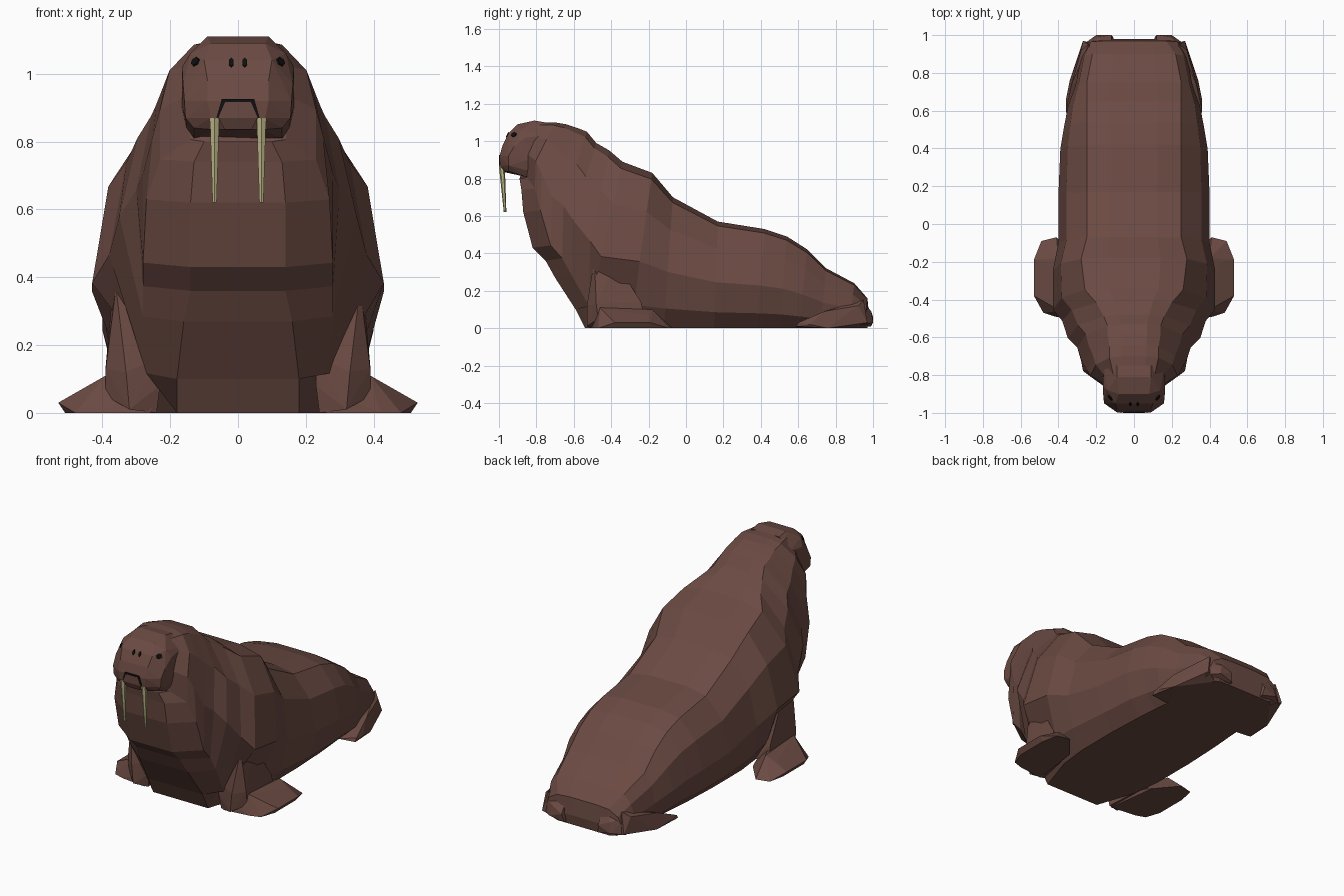
import bpy
import bmesh
from mathutils import Vector
from mathutils.bvhtree import BVHTree

cube = bpy.data.objects.get("Cube")
if cube:
    bpy.data.objects.remove(cube, do_unlink=True)

CM = 0.01  # part sizes below are in hundredths of a unit


def material(name, colour):
    mat = bpy.data.materials.new(name)
    mat.use_nodes = True
    rgba = (*colour, 1.0)
    mat.diffuse_color = rgba
    bsdf = mat.node_tree.nodes["Principled BSDF"]
    bsdf.inputs["Base Color"].default_value = rgba
    bsdf.inputs["Roughness"].default_value = 0.8
    return mat


hide = material("brown hide", (0.147, 0.069, 0.055))
ivory = material("ivory", (0.52, 0.49, 0.25))
black = material("black", (0.005, 0.005, 0.005))


def finish(bm, name, mat):
    bmesh.ops.recalc_face_normals(bm, faces=bm.faces)
    mesh = bpy.data.meshes.new(name)
    bm.to_mesh(mesh)
    bm.free()
    mesh.materials.append(mat)
    obj = bpy.data.objects.new(name, mesh)
    bpy.context.collection.objects.link(obj)
    return obj


def hull(name, points, mat, sides=(1,)):
    """Faceted solid around the points, each point used on the given sides."""
    bm = bmesh.new()
    for side in sides:
        for x, y, z in points:
            bm.verts.new(Vector((x * side, y, z)) * CM)
    bmesh.ops.convex_hull(bm, input=bm.verts[:])
    bmesh.ops.dissolve_limit(bm, angle_limit=0.02, verts=bm.verts[:], edges=bm.edges[:])
    loose = [v for v in bm.verts if not v.link_faces]
    bmesh.ops.delete(bm, geom=loose, context="VERTS")
    return finish(bm, name, mat)


def pair(name, points, mat):
    for label, side in (("left", 1), ("right", -1)):
        hull(f"{label}_{name}", points, mat, (side,))


def loft(name, rings, mat):
    bm = bmesh.new()
    loops = [[bm.verts.new(p) for p in ring] for ring in rings]
    for a, b in zip(loops, loops[1:]):
        for i in range(len(a)):
            j = (i + 1) % len(a)
            bm.faces.new((a[i], a[j], b[j], b[i]))
    bm.faces.new(loops[0])
    bm.faces.new(loops[-1])
    return finish(bm, name, mat)


# Body: slanted sections from rump to neck
# belly y, belly z, back y, back z, half widths of back, flank, low side, belly
sections = [
    (97, 0, 98, 6, 13, 20, 19, 17),
    (95, 0, 97, 16, 17, 25, 24, 21),
    (87, 0, 90, 24, 22, 28, 27, 22),
    (72, 0, 75, 32, 25, 31, 29, 24),
    (60, 0, 65, 42, 25, 35, 32, 25),
    (50, 0, 54, 49, 25, 37, 33, 26),
    (38, 0, 42, 53, 25, 39, 35, 27),
    (15, 0, 17, 57, 25, 40, 36, 28),
    (-12, 0, -7, 70, 25, 40, 36, 28),
    (-30, 0, -18, 83, 28, 43, 34, 26),
    (-54, 0, -34, 89, 26, 43, 24, 18),
    (-59, 10, -41, 95, 20, 38, 27, 18),
    (-70, 27, -48, 99, 16, 35, 28, 16),
    (-75, 36, -53, 105, 14, 30, 28, 14),
    (-82, 43, -58, 107, 14, 28, 28, 14),
    (-87, 62, -64, 109, 13, 25, 27, 14),
    (-88, 74, -70, 110, 13, 23, 23, 13),
    (-89, 80, -79, 110, 11, 16, 14, 10),
]
rings = []
for by, bz, ty, tz, back, flank, side, belly in sections:
    low, high = Vector((0, by, bz)), Vector((0, ty, tz))
    side_y, side_z = (0.4, 0.02) if bz else (0.2, 0.15)
    # half width, share of the way along y and along z
    half = [
        (belly, 0, 0),
        (side, side_y, side_z),
        (flank, 0.43, 0.43),
        (back + (flank - back) * 0.72, 0.75, 0.75),
        (back, 0.96, 0.96),
        (back * 0.5, 1, 1),
    ]
    outline = half + [(-x, fy, fz) for x, fy, fz in reversed(half)]
    rings.append([
        Vector((x, low.lerp(high, fy).y, low.lerp(high, fz).z)) * CM
        for x, fy, fz in outline
    ])
loft("body", rings, hide)

# Head with muzzle
head = hull("head", [
    (9, -75, 110), (9, -81, 111), (8, -90, 109), (16, -75, 103),
    (14, -88, 106), (16.5, -86, 102), (16.5, -84, 90), (16.2, -92, 97),
    (10, -95, 104), (9, -98, 98), (9, -99.7, 92), (8, -99.5, 87),
    (15.8, -95, 92), (15.5, -95, 87), (13, -95, 84), (7, -97.5, 83.5),
    (13, -86, 81), (15, -76, 82),
], hide, (1, -1))

# Mouth: thin dark plate with the lower lip set over it
hull("mouth_opening", [
    (4.8, -100, 92.6), (6.4, -99.8, 87), (4.8, -99.4, 92.6), (6.4, -99.2, 87),
], black, (1, -1))
hull("lower_lip", [
    (3.8, -100.1, 91.7), (5.8, -100, 87), (4, -98.4, 83.6),
    (3.8, -99.5, 91.7), (5.8, -99.3, 87), (4, -97.8, 83.6),
], hide, (1, -1))

# Eyes and nostrils: thin plates laid on the face
face = BVHTree.FromPolygons(
    [v.co.copy() for v in head.data.vertices],
    [p.vertices[:] for p in head.data.polygons],
)


def face_plate(name, x, z, width, height):
    hit, normal, _, _ = face.ray_cast(Vector((x, -2, z)), Vector((0, 1, 0)))
    bm = bmesh.new()
    bmesh.ops.create_cone(bm, cap_ends=True, segments=6,
                          radius1=1, radius2=0.85, depth=0.009)
    turn = normal.to_track_quat("Z", "Y")
    for v in bm.verts:
        v.co = hit + turn @ Vector((v.co.x * width, v.co.y * height, v.co.z))
    finish(bm, name, black)


for label, side in (("left", 1), ("right", -1)):
    face_plate(f"{label}_eye", side * 0.125, 1.035, 0.02, 0.016)
    face_plate(f"{label}_nostril", side * 0.02, 1.033, 0.009, 0.017)

    # Tusk: tapering six-sided spike
    bm = bmesh.new()
    bmesh.ops.create_cone(bm, cap_ends=True, segments=6,
                          radius1=0.007, radius2=0.016, depth=0.25)
    for v in bm.verts:
        v.co += Vector((side * 0.069, -0.976 - v.co.z * 0.07, 0.745))
    finish(bm, f"{label}_tusk", ivory)

# Front limbs
pair("front_leg", [
    (36, -49, 37), (37, -38, 36), (31, -50.5, 26), (23, -51, 16.5),
    (23, -51, 8), (24, -50, 0), (24, -38, 12), (39, -48, 13),
    (39, -24, 14), (33, -53, 12), (32, -53, 1), (39, -47, 5),
    (39, -22, 5), (28, -25, 2),
], hide)
pair("front_flipper", [
    (23, -50, 8), (26, -51, 0), (42, -49, 0), (48, -47, 0),
    (51, -38, 0), (51, -19, 0), (49, -9, 0), (41, -7, 0),
    (30, -20, 0), (53, -38, 3), (53, -19, 3), (46, -40, 7),
    (46, -20, 7), (39, -46, 11), (40, -18, 10),
], hide)

# Rear flippers: tips point forward beside the tail
pair("rear_flipper", [
    (24, 59, 0), (36, 59, 1), (36, 60, 3), (36, 66, 2),
    (34, 76, 0), (33, 74, 9), (28, 94, 3), (28, 92, 12),
    (27, 97, 3), (24, 95, 15), (20, 80, 10), (20, 95, 0),
], hide)
pair("tail_lobe", [
    (11, 99, 1), (12, 100, 6), (20, 100, 3), (19, 99, 9),
    (27, 95, 2), (26, 94, 11), (10, 88, 0), (12, 92, 18), (22, 88, 0),
], hide)
